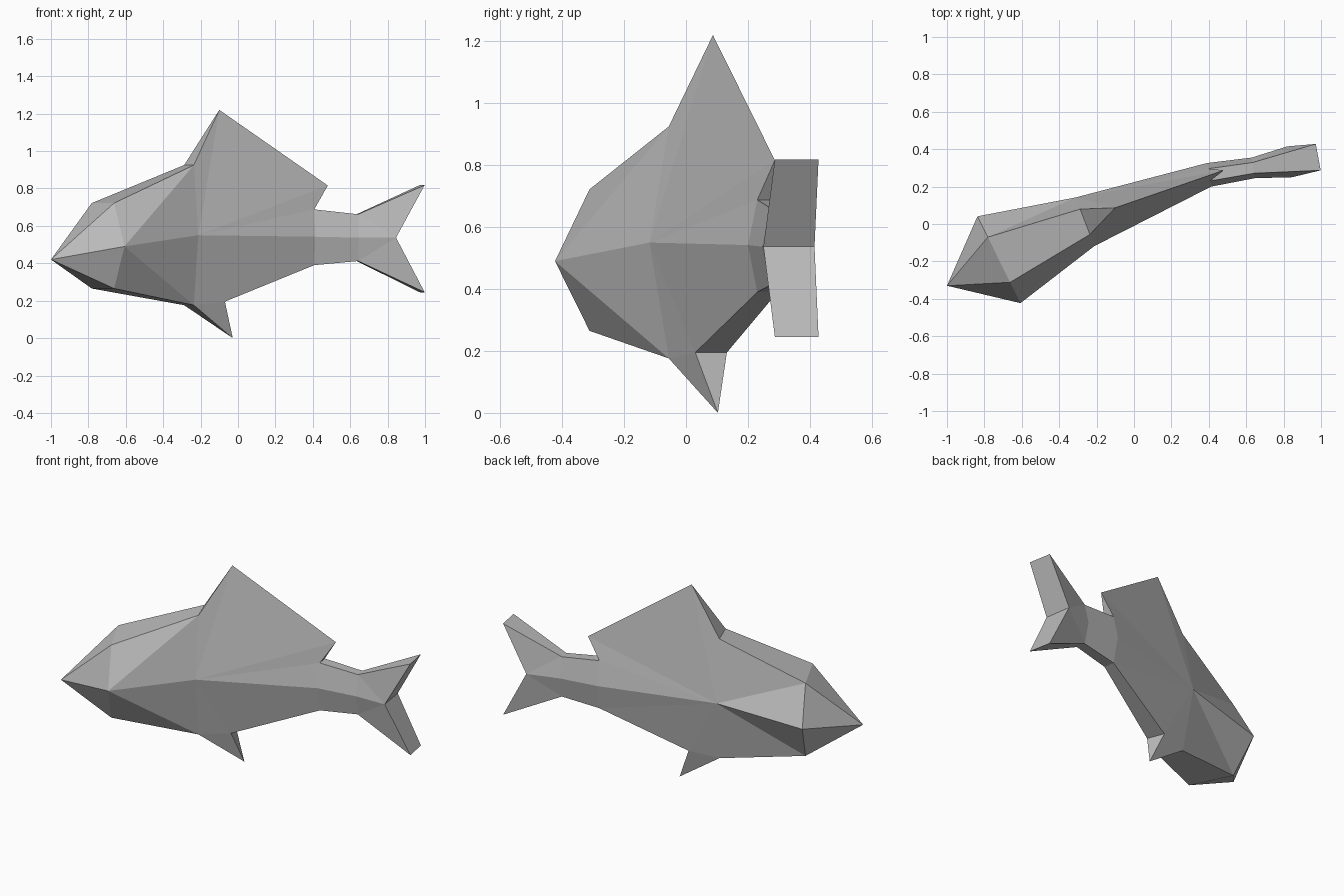
import bpy
import bmesh
from mathutils import Vector

cube = bpy.data.objects.get("Cube")
if cube:
    bpy.data.objects.remove(cube, do_unlink=True)

grey = bpy.data.materials.new("plain_grey")
grey.use_nodes = True
colour = (0.5, 0.5, 0.5, 1)
grey.diffuse_color = colour
grey.node_tree.nodes["Principled BSDF"].inputs["Base Color"].default_value = colour


def section(x, y, dx, dy, side, top, bottom):
    """Six-point cross-section: near (n) and far (f) top, side and bottom points."""
    pts = {}
    for key, s in (("n", 1), ("f", -1)):
        for level, z, w in (("top", top, 0.52), ("side", side, 1), ("bot", bottom, 0.52)):
            pts[level, key] = Vector((x + s * w * dx, y + s * w * dy, z))
    return pts


def build(name, faces):
    """Flat-shaded object from polygons that share corner points."""
    bm = bmesh.new()
    for face in faces:
        bm.faces.new([bm.verts.new(p) for p in face])
    bmesh.ops.remove_doubles(bm, verts=bm.verts, dist=0.0005)
    bmesh.ops.recalc_face_normals(bm, faces=bm.faces)
    mesh = bpy.data.meshes.new(name)
    bm.to_mesh(mesh)
    bm.free()
    mesh.materials.append(grey)
    obj = bpy.data.objects.new(name, mesh)
    bpy.context.scene.collection.objects.link(obj)
    return obj


# Cross-sections along the curved body
gill = section(-0.722, -0.191, 0.115, -0.232, 0.49, 0.722, 0.265)
chest = section(-0.262, 0.012, 0.05, -0.13, 0.55, 0.925, 0.176)
wrist = section(0.402, 0.263, 0.011, -0.063, 0.542, 0.688, 0.39)
root = section(0.638, 0.3, 0.009, -0.055, 0.537, 0.662, 0.412)

# Single points and belly edge
nose = Vector((-1, -0.33, 0.42))
fin_peak = Vector((-0.1, 0.087, 1.22))
fin_end = Vector((0.48, 0.287, 0.816))
belly = {"n": Vector((-0.07, 0.03, 0.195)), "f": Vector((-0.11, 0.132, 0.195))}
belly_tip = Vector((-0.028, 0.103, 0))

# Body with the dorsal ridge
body = []
for k in "nf":
    for level in ("top", "bot"):
        g, gs = gill[level, k], gill["side", k]
        c, cs = chest[level, k], chest["side", k]
        body.append((nose, g, gs))
        if k == "n":
            body += [(gs, g, c), (gs, c, cs)]
        else:
            body += [(gs, g, cs), (g, c, cs)]
    cs, ws = chest["side", k], wrist["side", k]
    wt, wb = wrist["top", k], wrist["bot", k]
    body += [(cs, chest["top", k], fin_peak), (cs, fin_peak, fin_end),
             (cs, fin_end, wt), (cs, wt, ws),
             (cs, ws, wb), (cs, wb, belly[k]), (cs, belly[k], chest["bot", k]),
             (ws, wt, root["top", k], root["side", k]),
             (ws, wb, root["bot", k], root["side", k])]
for level in ("top", "bot"):
    body.append((nose, gill[level, "n"], gill[level, "f"]))
    for a, b in ((gill, chest), (wrist, root)):
        body.append((a[level, "n"], a[level, "f"], b[level, "f"], b[level, "n"]))
body += [(chest["top", "n"], chest["top", "f"], fin_peak),
         (wrist["top", "n"], wrist["top", "f"], fin_end),
         (belly["n"], belly["f"], wrist["bot", "f"], wrist["bot", "n"])]
build("body", body)

# Belly fin: a pyramid under the chest
base = [chest["bot", "n"], belly["n"], belly["f"], chest["bot", "f"]]
build("belly_fin", [(base[i], base[(i + 1) % 4], belly_tip) for i in range(4)])

# Forked tail fin: two lobes meeting at the notch
notch = {"n": Vector((0.845, 0.25, 0.537)), "f": Vector((0.82, 0.415, 0.537))}
tail = []
for level, z in (("top", 0.818), ("bot", 0.245)):
    tip = {"n": Vector((0.998, 0.287, z)), "f": Vector((0.972, 0.428, z))}
    for k in "nf":
        tail += [(root["side", k], root[level, k], notch[k]),
                 (root[level, k], tip[k], notch[k])]
    tail += [(root[level, "n"], root[level, "f"], tip["f"], tip["n"]),
             (notch["n"], notch["f"], tip["f"], tip["n"])]
build("tail_fin", tail)
